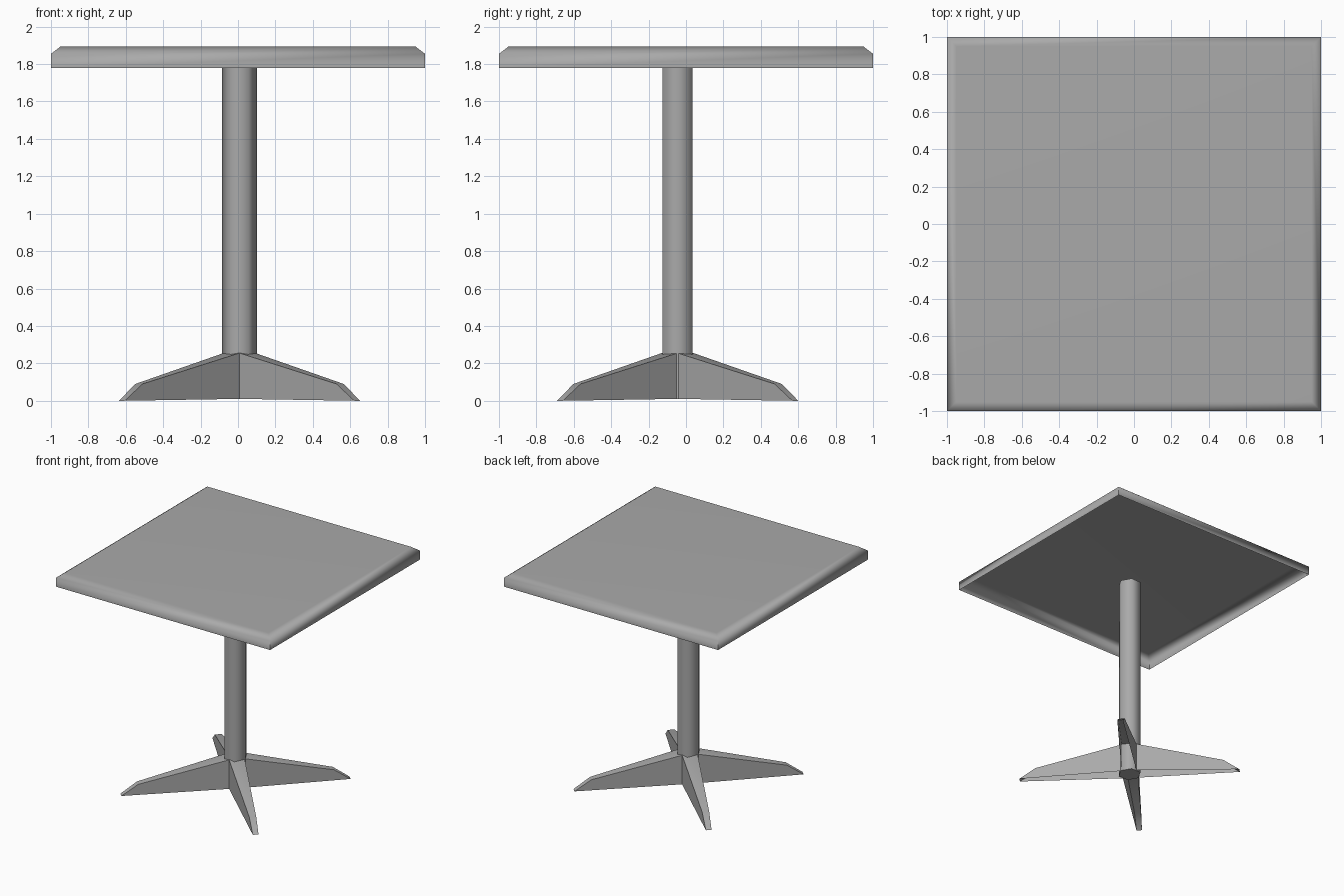
import bpy, bmesh, math
from mathutils import Matrix, Vector

if "Cube" in bpy.data.objects:
    bpy.data.objects.remove(bpy.data.objects["Cube"])

# One plain grey for every part
grey = bpy.data.materials.new("plain_grey")
grey.use_nodes = True
GREY = (0.4, 0.4, 0.4, 1)
grey.diffuse_color = GREY
grey.node_tree.nodes["Principled BSDF"].inputs["Base Color"].default_value = GREY

BASE = Vector((0.008, -0.045, 0))   # pedestal axis, slightly off centre
TOP_Z, RIM_Z, UNDER_Z = 1.893, 1.855, 1.78


def finish(name, bm, location=(0, 0, 0)):
    """Turn a bmesh into a softly shaded object."""
    bmesh.ops.remove_doubles(bm, verts=bm.verts, dist=0.0005)
    bmesh.ops.recalc_face_normals(bm, faces=bm.faces)
    mesh = bpy.data.meshes.new(name)
    bm.to_mesh(mesh)
    bm.free()
    mesh.materials.append(grey)
    obj = bpy.data.objects.new(name, mesh)
    obj.location = location
    bpy.context.collection.objects.link(obj)
    bpy.ops.object.select_all(action="DESELECT")
    obj.select_set(True)
    bpy.context.view_layer.objects.active = obj
    bpy.ops.object.shade_smooth_by_angle(angle=math.radians(65))
    obj.modifiers.new("flat_big_faces", "WEIGHTED_NORMAL").keep_sharp = True
    return obj


# Tabletop: square shell with a chamfered upper edge, open underneath
bm = bmesh.new()
rings = []
for half, z in ((1, UNDER_Z), (1, RIM_Z), (0.95, TOP_Z)):
    rings.append([bm.verts.new((sx * half, sy * half, z))
                  for sx, sy in ((-1, -1), (1, -1), (1, 1), (-1, 1))])
for low, high in zip(rings, rings[1:]):
    for i in range(4):
        j = (i + 1) % 4
        bm.faces.new((low[i], low[j], high[j], high[i]))
bm.faces.new(rings[-1])
finish("tabletop", bm)

# Column: six-sided post running down inside the foot
bm = bmesh.new()
bottom = 0.01
bmesh.ops.create_cone(bm, cap_ends=True, segments=6, radius1=0.0925, radius2=0.0925,
                      depth=UNDER_Z - bottom,
                      matrix=Matrix.Translation((0, 0, (UNDER_Z + bottom) / 2))
                      @ Matrix.Rotation(math.radians(30), 4, "Z"))
# Put two corners of the hexagon on the x axis
if max(v.co.x for v in bm.verts) < 0.09:
    bmesh.ops.rotate(bm, verts=bm.verts, matrix=Matrix.Rotation(math.radians(30), 3, "Z"))
finish("column", bm, BASE)

# Foot: four tapering diagonal legs joined at a small hub, open underneath
HUB, HUB_Z = 0.06, 0.255
# distance along the leg, half width, height
SECTIONS = ((HUB, HUB, bottom), (HUB, HUB, HUB_Z), (0.76, 0.027, 0.09), (0.89, 0.022, 0))
bm = bmesh.new()
hub_top = []
for k in range(4):
    turn = Matrix.Rotation(math.radians(45 + 90 * k), 3, "Z")
    right, left = ([bm.verts.new(turn @ Vector((d, side * w, z))) for d, w, z in SECTIONS]
                   for side in (-1, 1))
    bm.faces.new(right)
    bm.faces.new(left[::-1])
    for i in (1, 2):
        bm.faces.new((right[i], right[i + 1], left[i + 1], left[i]))
    hub_top.append(right[1])
bm.faces.new(hub_top)
finish("foot", bm, BASE)
